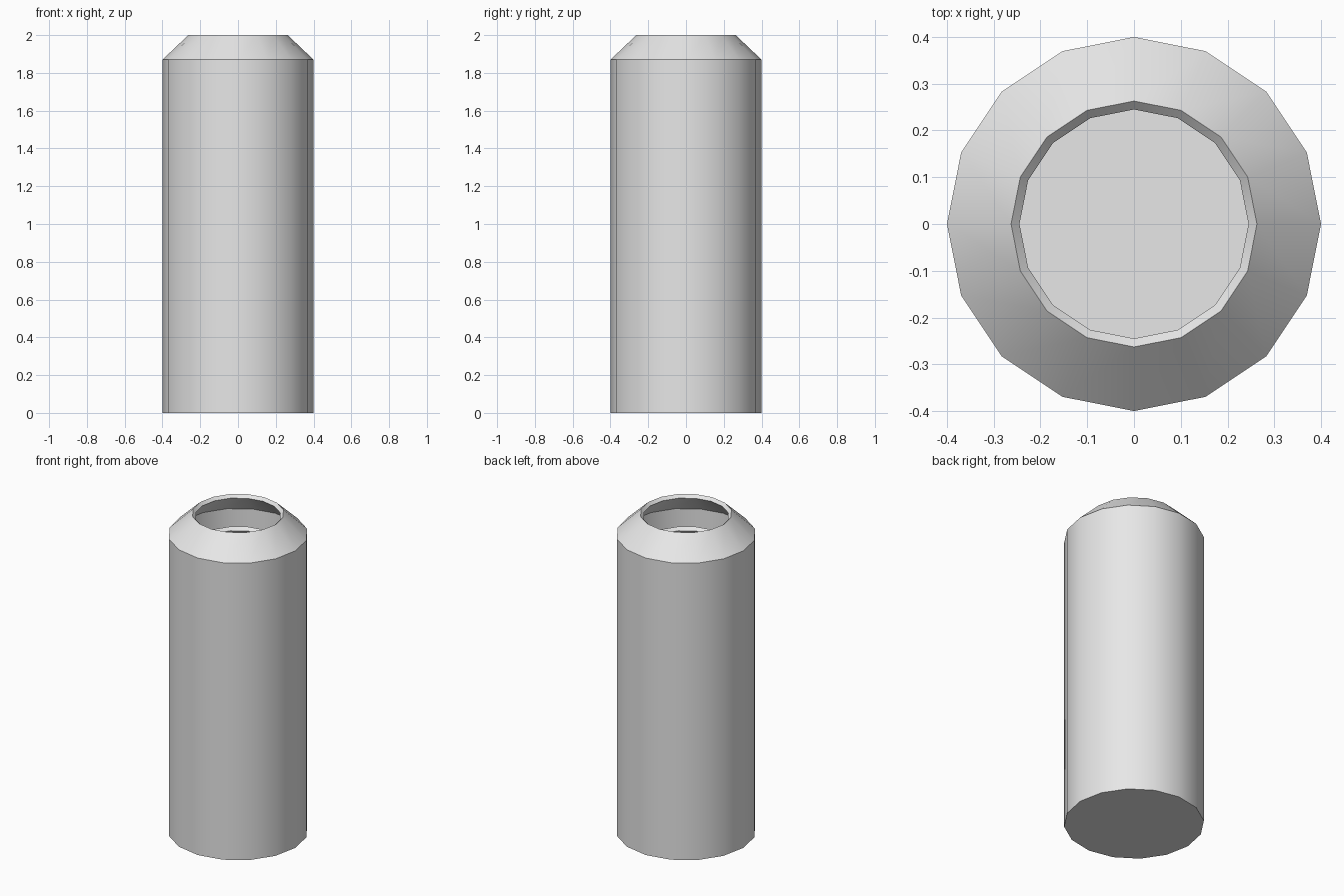
import bpy
import bmesh
from math import cos, sin, tau, radians

cube = bpy.data.objects.get("Cube")
if cube:
    bpy.data.objects.remove(cube, do_unlink=True)

SIDES = 16

# One plain grey material
grey = bpy.data.materials.new("light_grey")
grey.use_nodes = True
colour = (0.8, 0.8, 0.8, 1)
grey.diffuse_color = colour
grey.node_tree.nodes["Principled BSDF"].inputs["Base Color"].default_value = colour


def lathe(name, profile):
    """Spin (radius, height) points about z and cap both ends."""
    bm = bmesh.new()
    rings = []
    for r, z in profile:
        rings.append([bm.verts.new((r * cos(tau * i / SIDES), r * sin(tau * i / SIDES), z))
                      for i in range(SIDES)])
    for a, b in zip(rings, rings[1:]):
        for i in range(SIDES):
            j = (i + 1) % SIDES
            bm.faces.new((a[i], a[j], b[j], b[i]))
    bm.faces.new(rings[0][::-1])
    bm.faces.new(rings[-1])
    bmesh.ops.recalc_face_normals(bm, faces=bm.faces)
    mesh = bpy.data.meshes.new(name)
    bm.to_mesh(mesh)
    bm.free()
    mesh.materials.append(grey)
    obj = bpy.data.objects.new(name, mesh)
    bpy.context.collection.objects.link(obj)
    bpy.ops.object.select_all(action="DESELECT")
    obj.select_set(True)
    bpy.context.view_layer.objects.active = obj
    bpy.ops.object.shade_smooth_by_angle(angle=radians(30))
    return obj


# Outer wall, sloped shoulder and bevelled mouth
outer = [(0.4, 0), (0.4, 1.87), (0.263, 2), (0.245, 1.982)]
# Inside of the shoulder, then a second, lower neck
inner_neck = [(0.373, 1.857), (0.373, 1.69), (0.263, 1.795), (0.245, 1.777)]
# Inner wall and floor
inner_wall = [(0.35, 1.67), (0.35, 0.03)]

lathe("canister_body", outer + inner_neck + inner_wall)
